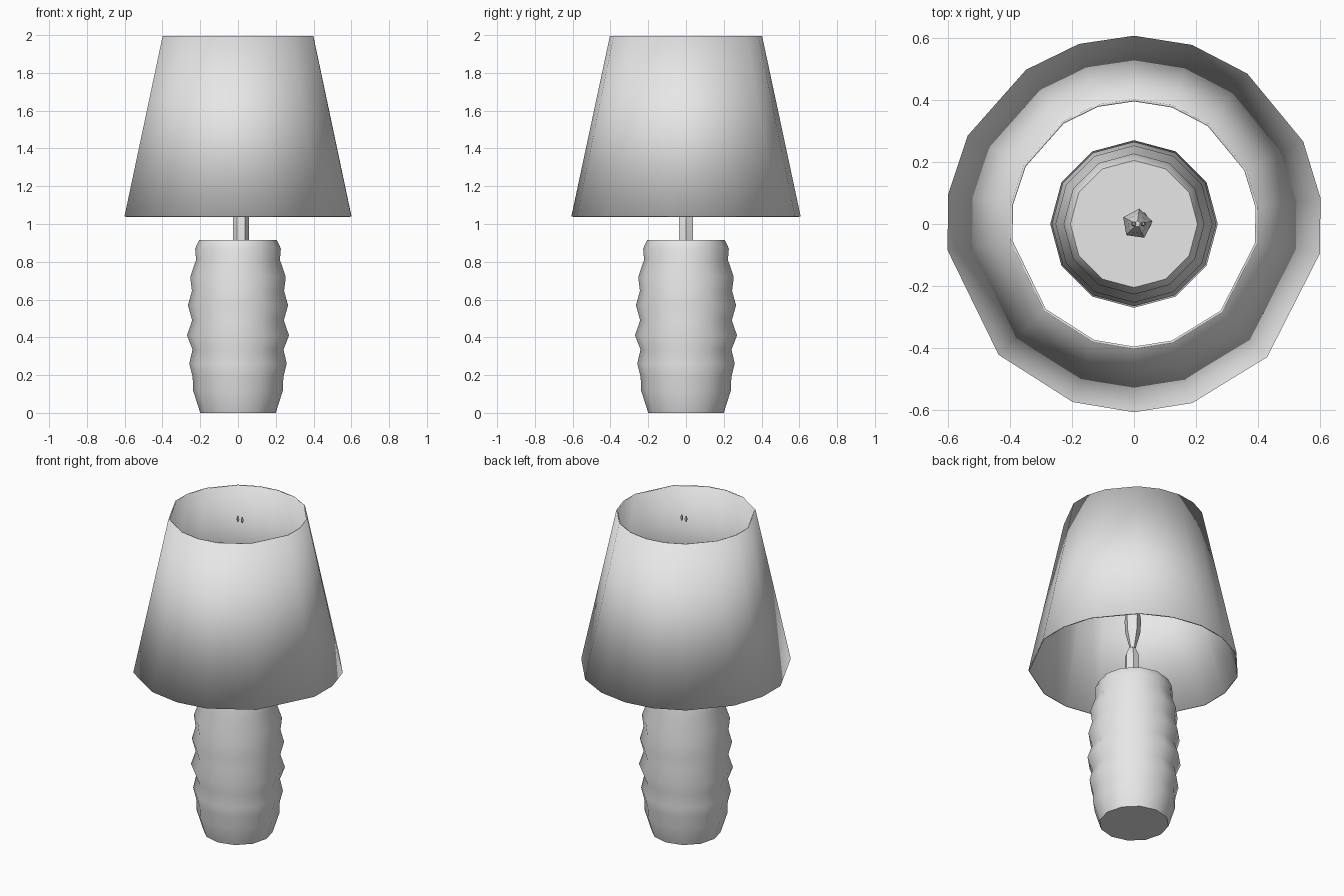
import bpy, bmesh, math

if "Cube" in bpy.data.objects:
    bpy.data.objects.remove(bpy.data.objects["Cube"])

grey = bpy.data.materials.new("plain grey")
grey.diffuse_color = (0.8, 0.8, 0.8, 1)
grey.use_nodes = True
grey.node_tree.nodes["Principled BSDF"].inputs["Base Color"].default_value = grey.diffuse_color


def lathe(name, profile, angles, centre=(0, 0), caps=True, sharp=35):
    """Loft rings of (radius, z) through the given angles in degrees."""
    bm = bmesh.new()
    rings = []
    for r, z in profile:
        rings.append([bm.verts.new((centre[0] + r * math.cos(math.radians(a)),
                                    centre[1] + r * math.sin(math.radians(a)), z))
                      for a in angles])
    n = len(angles)
    for low, high in zip(rings, rings[1:]):
        for i in range(n):
            j = (i + 1) % n
            bm.faces.new((low[i], low[j], high[j], high[i]))
    if caps:
        bm.faces.new(rings[0][::-1])
        bm.faces.new(rings[-1])
    mesh = bpy.data.meshes.new(name)
    bm.to_mesh(mesh)
    bm.free()
    mesh.materials.append(grey)
    ob = bpy.data.objects.new(name, mesh)
    bpy.context.collection.objects.link(ob)
    bpy.ops.object.select_all(action='DESELECT')
    ob.select_set(True)
    bpy.context.view_layer.objects.active = ob
    bpy.ops.object.shade_smooth_by_angle(angle=math.radians(sharp))
    return ob


def even(n, start=0):
    return [start + 360 * i / n for i in range(n)]


# Tapered open shade with uneven facets
shade_angles = [-172, -136, -109, -90, -72, -45, -9, 8, 26, 53, 72, 90, 107, 125, 152, 171]
shade = lathe("lamp_shade", [(0.607, 1.04), (0.403, 1.995)], shade_angles, caps=False, sharp=40)
wall = shade.modifiers.new("thin wall", 'SOLIDIFY')
wall.thickness = 0.008
wall.offset = -1

# Ribbed ceramic body
lathe("lamp_body", [
    (0.20, 0), (0.238, 0.12), (0.24, 0.19), (0.258, 0.26), (0.241, 0.335),
    (0.27, 0.41), (0.243, 0.49), (0.265, 0.57), (0.244, 0.645), (0.253, 0.72),
    (0.222, 0.81), (0.227, 0.87), (0.205, 0.915)], even(12, 90), sharp=45)

# Stem with a narrowing socket
lathe("stem", [(0.042, 0.91), (0.042, 1.10), (0.02, 1.15)], even(6, 0), (0.015, 0))

# Slim bulb flaring from the socket
lathe("bulb", [(0.015, 1.145), (0.045, 1.26), (0.05, 1.34), (0.035, 1.44), (0.01, 1.50)],
      even(5, 10), (0.01, 0))

# Two small pin ends near the shade top
for side, x in (("left", 0.0), ("right", 0.03)):
    lathe(side + "_pin", [(0.004, 1.95), (0.009, 1.965), (0.004, 1.985)], even(5), (x, 0))
